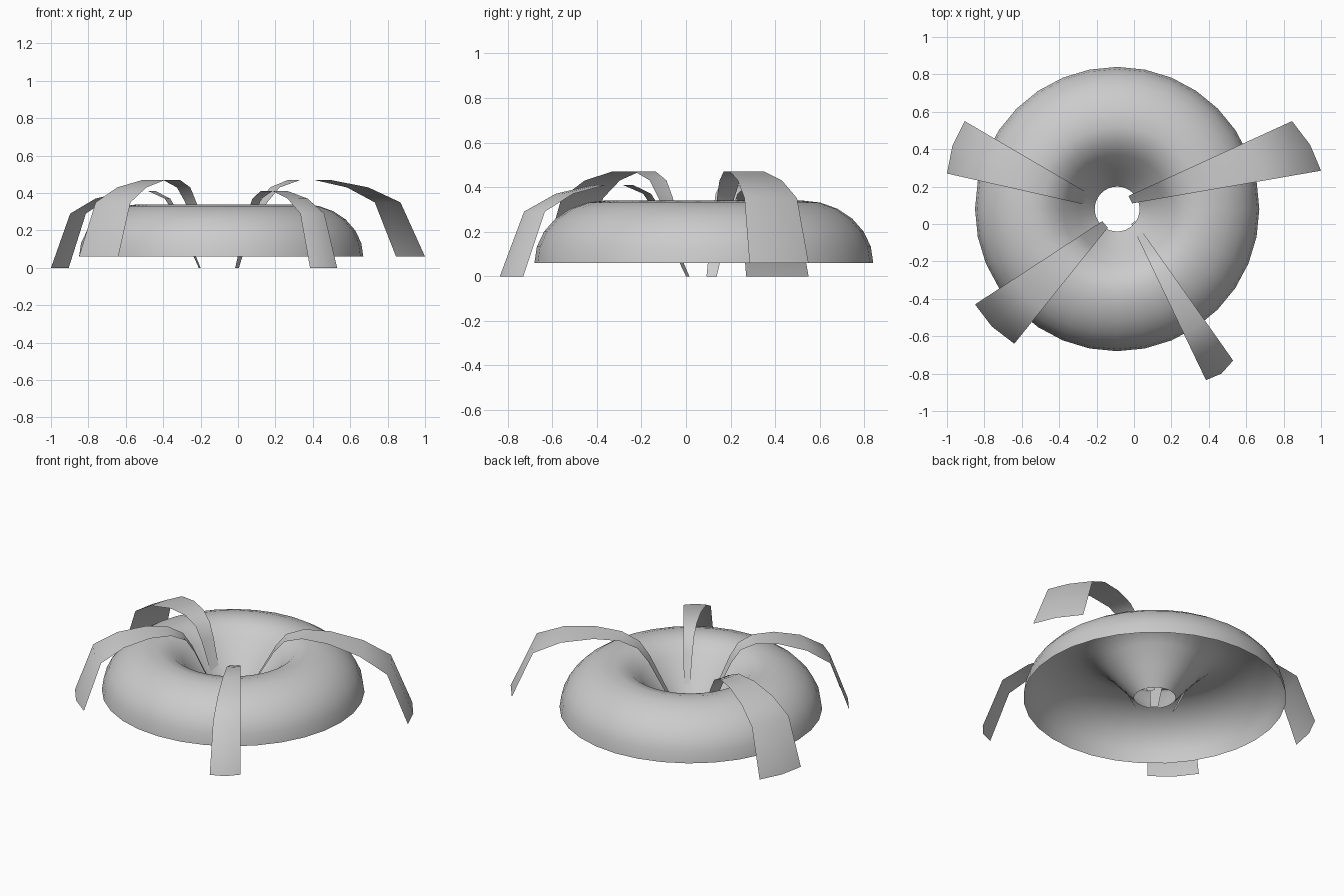
import bpy, math
from mathutils import Vector

if "Cube" in bpy.data.objects:
    bpy.data.objects.remove(bpy.data.objects["Cube"])

CENTRE = Vector((-0.09, 0.08))


def add_mesh(name, verts, faces):
    mesh = bpy.data.meshes.new(name)
    mesh.from_pydata(verts, [], faces)
    obj = bpy.data.objects.new(name, mesh)
    bpy.context.collection.objects.link(obj)
    for poly in mesh.polygons:
        poly.use_smooth = True
    return obj


# Ring body: half-round outside, funnel inside, open underneath
profile = [(0.12, 0.06), (0.21, 0.165), (0.29, 0.26), (0.36, 0.32), (0.44, 0.34)]
profile += [(0.44 + 0.32 * math.cos(math.radians(a)), 0.06 + 0.28 * math.sin(math.radians(a)))
            for a in (75, 60, 45, 30, 15, 0)]
sides, rows = 32, len(profile)
verts, faces = [], []
for s in range(sides):
    a = 2 * math.pi * s / sides
    for r, z in profile:
        verts.append((CENTRE.x + r * math.cos(a), CENTRE.y + r * math.sin(a), z))
    n = (s + 1) % sides
    for i in range(rows - 1):
        faces.append((s * rows + i, s * rows + i + 1, n * rows + i + 1, n * rows + i)[::-1])
add_mesh("ring_body", verts, faces)

# Arched straps: share of the length, height above the foot
arch = [(0, 0), (0.165, 0.29), (0.23, 0.37), (0.34, 0.41),
        (0.50, 0.41), (0.70, 0.37), (0.87, 0.29), (1, 0)]


def strap(name, inner_a, inner_b, outer_a, outer_b, base):
    ia, ib, oa, ob = (Vector(p) for p in (inner_a, inner_b, outer_a, outer_b))
    out = ((oa + ob) - (ia + ib)).normalized()
    verts, faces = [], []
    for u, h in arch:
        a, b = ia.lerp(oa, u), ib.lerp(ob, u)
        mid = (a + b) / 2 + out * 0.02 * u
        verts += [(p.x, p.y, base + h) for p in (a, mid, b)]
    for i in range(len(arch) - 1):
        for j in range(2):
            k = 3 * i + j
            faces.append((k, k + 3, k + 4, k + 1))
    return add_mesh(name, verts, faces)


strap("back_right_strap", (-0.01, 0.11), (-0.03, 0.15), (1.0, 0.285), (0.845, 0.55), 0.06)
strap("front_left_strap", (-0.17, 0.015), (-0.14, -0.02), (-0.85, -0.43), (-0.64, -0.64), 0.06)
strap("back_left_strap", (-0.20, 0.138), (-0.21, 0.092), (-0.905, 0.55), (-1.0, 0.27), 0.0)
strap("front_right_strap", (-0.015, 0.0), (0.005, 0.015), (0.385, -0.835), (0.53, -0.73), 0.0)
